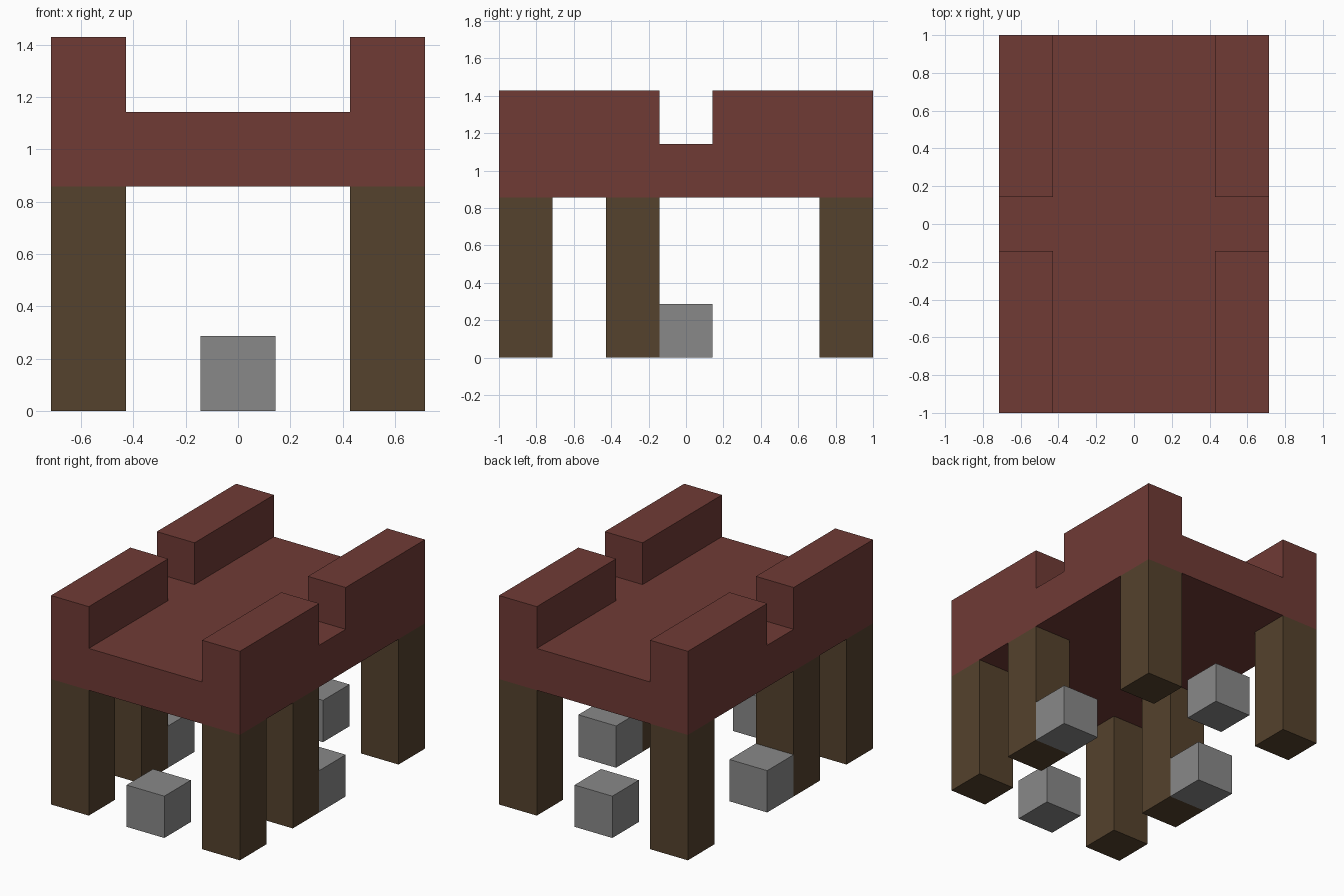
import bpy
import bmesh
from mathutils import Vector

# Remove the default cube
if "Cube" in bpy.data.objects:
    bpy.data.objects.remove(bpy.data.objects["Cube"], do_unlink=True)

U = 2 / 7  # one block


def make_material(name, color):
    mat = bpy.data.materials.new(name)
    mat.use_nodes = True
    mat.diffuse_color = (*color, 1)
    bsdf = next(n for n in mat.node_tree.nodes if n.type == 'BSDF_PRINCIPLED')
    bsdf.inputs["Base Color"].default_value = (*color, 1)
    return mat


red = make_material("brick_red", (0.160, 0.043, 0.036))
brown = make_material("dark_wood", (0.090, 0.054, 0.026))
grey = make_material("stone_grey", (0.250, 0.250, 0.250))


def add_object(name, bm, mat):
    bmesh.ops.recalc_face_normals(bm, faces=bm.faces)
    mesh = bpy.data.meshes.new(name)
    bm.to_mesh(mesh)
    bm.free()
    mesh.materials.append(mat)
    obj = bpy.data.objects.new(name, mesh)
    bpy.context.collection.objects.link(obj)
    return obj


def add_block(name, cell_x, cell_y, height, mat):
    """A one-block-wide column standing on the ground."""
    bm = bmesh.new()
    bmesh.ops.create_cube(bm, size=1)
    for v in bm.verts:
        v.co = Vector((cell_x + v.co.x, cell_y + v.co.y, (v.co.z + 0.5) * height)) * U
    return add_object(name, bm, mat)


def raise_faces(bm, faces, height):
    """Extrude a region upward and return the new top faces."""
    result = bmesh.ops.extrude_face_region(bm, geom=faces)["geom"]
    verts = [g for g in result if isinstance(g, bmesh.types.BMVert)]
    bmesh.ops.translate(bm, verts=verts, vec=(0, 0, height))
    return [g for g in result if isinstance(g, bmesh.types.BMFace)]


# Deck: a slab divided so its four corner strips can be raised as walls
bm = bmesh.new()
bmesh.ops.create_grid(bm, x_segments=3, y_segments=3, size=1)
for v in bm.verts:
    x, y = v.co.x, v.co.y
    outer_x, outer_y = abs(x) > 0.5, abs(y) > 0.5
    v.co.x = (2.5 if outer_x else 1.5) * U * (1 if x > 0 else -1)
    v.co.y = (3.5 if outer_y else 0.5) * U * (1 if y > 0 else -1)
    v.co.z = 3 * U
top = raise_faces(bm, bm.faces[:], U)
corners = []
for f in top:
    c = f.calc_center_median()
    if abs(c.x) > 1.5 * U and abs(c.y) > 0.5 * U:
        corners.append(f)
for f in corners:
    raise_faces(bm, [f], U)
bmesh.ops.remove_doubles(bm, verts=bm.verts, dist=0.0001)
bmesh.ops.dissolve_limit(bm, angle_limit=0.01, verts=bm.verts, edges=bm.edges)
add_object("deck_with_walls", bm, red)

# Legs and side stones, mirrored left and right
for side, sign in (("left", 1), ("right", -1)):
    for place, cell_y in (("front", -3), ("middle", -1), ("back", 3)):
        add_block(f"{place}_{side}_leg", 2 * sign, cell_y, 3, brown)
    add_block(f"{side}_stone", 2 * sign, 0, 1, grey)

# Stones at the two ends
for place, cell_y in (("front", -3), ("back", 3)):
    add_block(f"{place}_stone", 0, cell_y, 1, grey)
